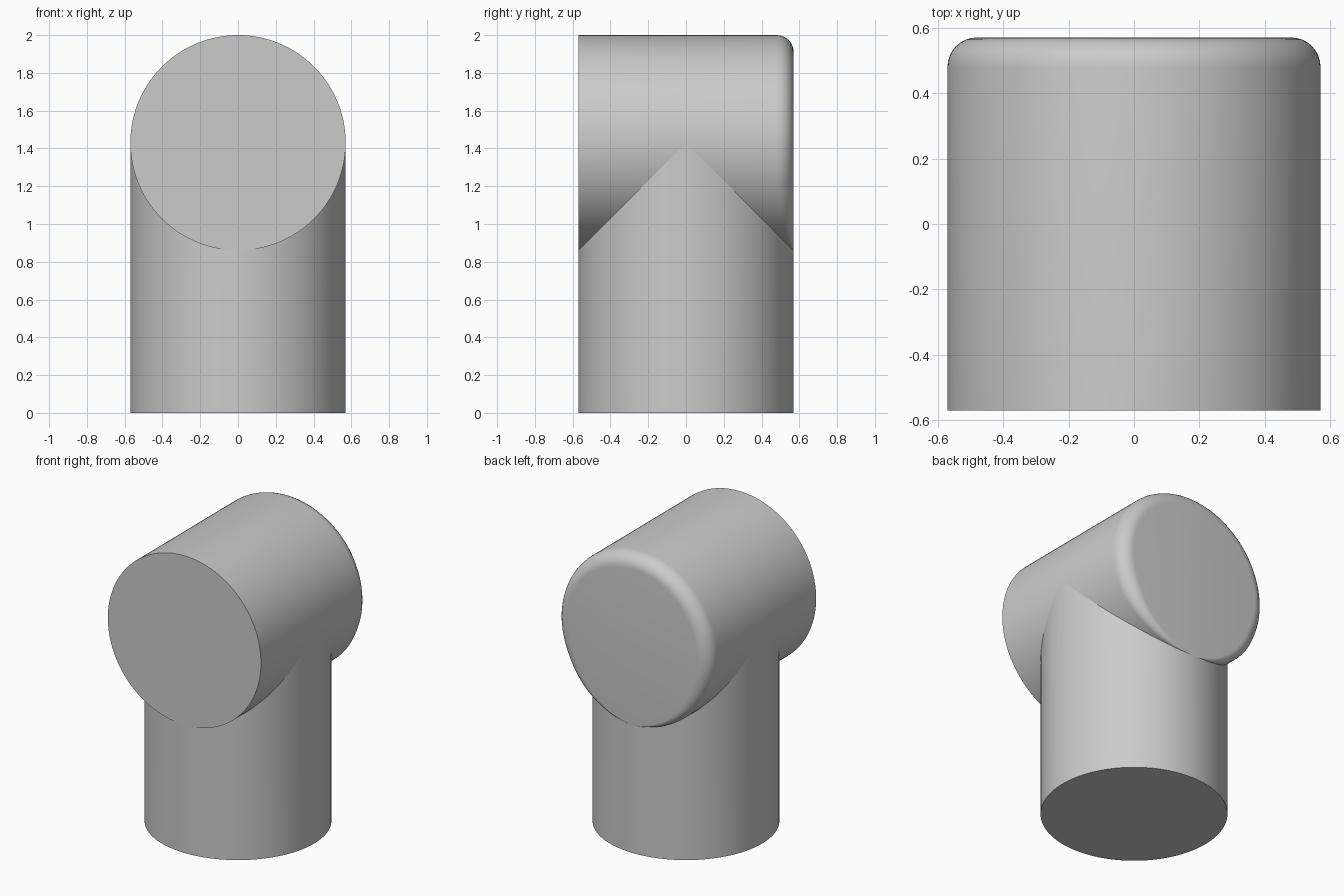
import bpy
import bmesh
from math import sin, cos, pi, radians

cube = bpy.data.objects.get("Cube")
if cube:
    bpy.data.objects.remove(cube, do_unlink=True)

R = 0.57          # radius of both cylinders
AXIS = 1.43       # height of the horizontal axis
FILLET = 0.09     # rounding of the back rim
SEGS = 128

grey = bpy.data.materials.new("plain grey")
grey.use_nodes = True
grey.diffuse_color = (0.6, 0.6, 0.6, 1)
grey.node_tree.nodes["Principled BSDF"].inputs["Base Color"].default_value = (0.6, 0.6, 0.6, 1)


def loft(name, rings, cap_end=True):
    """Join rings of points with quads and close the ends with flat faces."""
    bm = bmesh.new()
    loops = [[bm.verts.new(p) for p in ring] for ring in rings]
    for a, b in zip(loops, loops[1:]):
        for i in range(SEGS):
            j = (i + 1) % SEGS
            bm.faces.new((a[i], a[j], b[j], b[i])).smooth = True
    bm.faces.new(loops[0][::-1])
    if cap_end:
        bm.faces.new(loops[-1])
    bmesh.ops.recalc_face_normals(bm, faces=bm.faces)
    mesh = bpy.data.meshes.new(name)
    bm.to_mesh(mesh)
    bm.free()
    mesh.set_sharp_from_angle(angle=radians(35))
    mesh.materials.append(grey)
    obj = bpy.data.objects.new(name, mesh)
    bpy.context.collection.objects.link(obj)
    return obj


angles = [2 * pi * i / SEGS for i in range(SEGS)]


def barrel_ring(t):
    """Ring of the barrel; t = 0 starts the back rounding, t = 1 ends it."""
    ring = []
    for a in angles:
        from_bottom = min(a, 2 * pi - a)
        f = max(0.003, FILLET * min(1, from_bottom / radians(65)))
        r = R - f + f * cos(t * pi / 2)
        ring.append((r * sin(a), R - f + f * sin(t * pi / 2), AXIS - r * cos(a)))
    return ring


# Horizontal barrel: flat front, rounded back rim fading out at the bottom
front = [(R * sin(a), -R, AXIS - R * cos(a)) for a in angles]
loft("horizontal_barrel", [front] + [barrel_ring(k / 8) for k in range(9)])

# Upright post: its top follows the underside of the barrel
base = [(R * cos(a), R * sin(a), 0) for a in angles]
top = []
for x, y, z in base:
    overlap = 0.06 if y > 0 else 0.01
    top.append((x, y, min(AXIS, AXIS - abs(y) + overlap)))
loft("upright_post", [base, top], cap_end=False)
